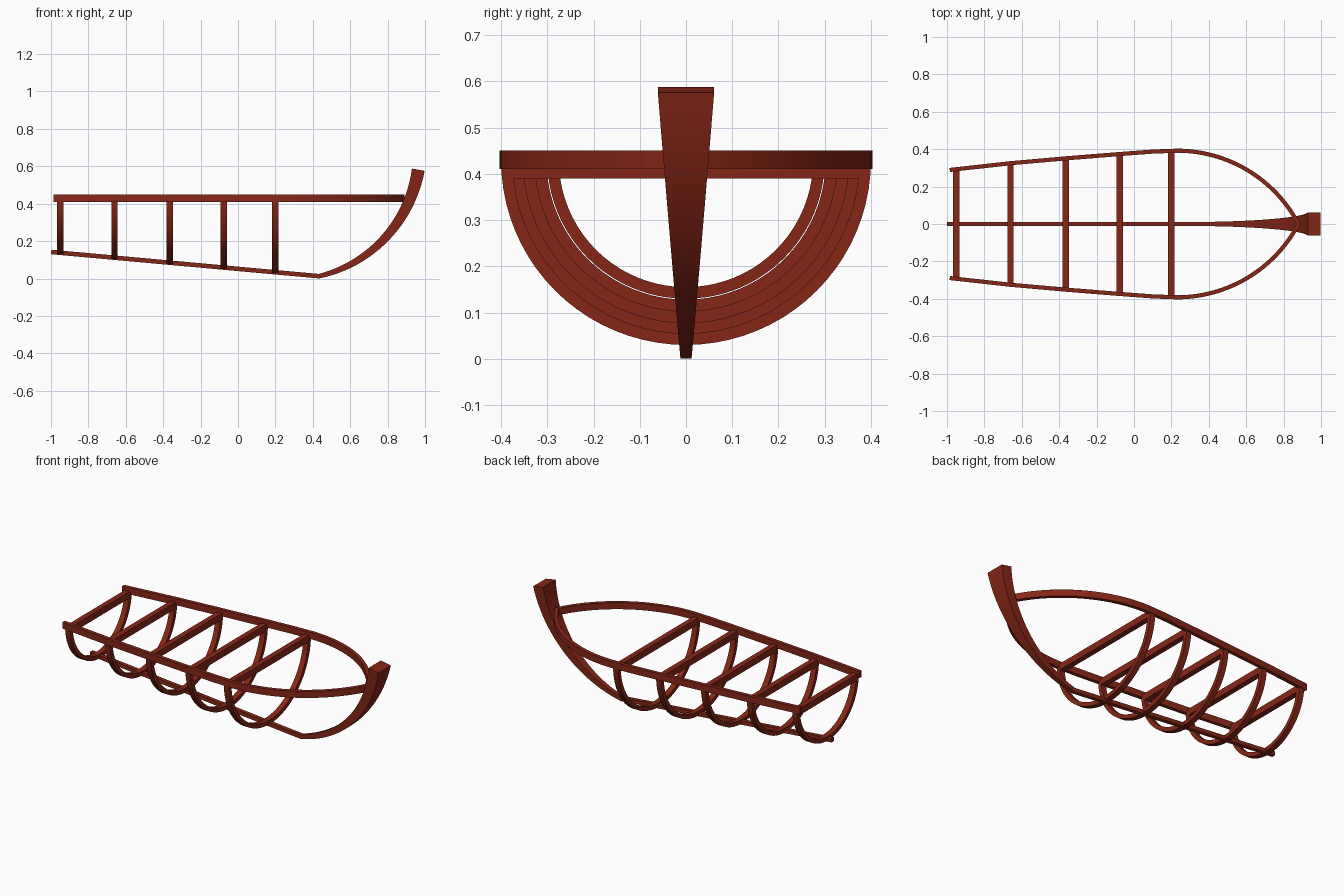
import bpy, bmesh, math
from mathutils import Vector

if "Cube" in bpy.data.objects:
    bpy.data.objects.remove(bpy.data.objects["Cube"])

wood = bpy.data.materials.new("red_wood")
wood.diffuse_color = (0.24, 0.02, 0.008, 1)
wood.use_nodes = True
wood.node_tree.nodes["Principled BSDF"].inputs["Base Color"].default_value = wood.diffuse_color


def sweep(name, path, thick, depth, place):
    """Rectangular bar along a planar path, with mitred corners.
    thick: size in the plane, depth: size across it, place: maps (u, v, d) to xyz."""
    bm = bmesh.new()
    pts = [Vector(p) for p in path]
    rings = []
    for i, p in enumerate(pts):
        a = (p - pts[i - 1]).normalized() if i else (pts[1] - p).normalized()
        b = (pts[i + 1] - p).normalized() if i < len(pts) - 1 else a
        t = (a + b).normalized()
        n = Vector((-t.y, t.x)) * (thick[i] / 2 / max(t.dot(a), 0.4))
        h = depth[i] / 2
        rings.append([bm.verts.new(place(*(p + n * s), h * d))
                      for s, d in ((1, 1), (1, -1), (-1, -1), (-1, 1))])
    for r, q in zip(rings, rings[1:]):
        for k in range(4):
            m = (k + 1) % 4
            bm.faces.new((r[k], r[m], q[m], q[k]))
    bm.faces.new(rings[0])
    bm.faces.new(rings[-1])
    bmesh.ops.recalc_face_normals(bm, faces=bm.faces)
    me = bpy.data.meshes.new(name)
    bm.to_mesh(me)
    bm.free()
    ob = bpy.data.objects.new(name, me)
    bpy.context.collection.objects.link(ob)
    me.materials.append(wood)
    bpy.ops.object.select_all(action='DESELECT')
    ob.select_set(True)
    bpy.context.view_layer.objects.active = ob
    bpy.ops.object.shade_smooth_by_angle(angle=math.radians(14))
    return ob


# keel running into the curved, flaring bow stem
N = 24
R, a0, a1 = 0.696, math.radians(13), math.radians(81)
cx, cz = 0.433 - R * math.sin(a0), 0.0125 + R * math.cos(a0)
path, thick, depth = [(-0.999, 0.142)], [0.024], [0.024]
for i in range(N + 1):
    f = i / N
    a = a0 + (a1 - a0) * f
    z = cz - R * math.cos(a)
    path.append((cx + R * math.sin(a), z))
    thick.append(0.024 + 0.045 * f)
    depth.append(0.024 + 0.098 * (z - 0.0125) / 0.57)
sweep("keel_and_stem", path, thick, depth, lambda u, v, d: (u, d, v))

# gunwale rail: gently flaring sides, round shoulders, pointed bow
side = [(-0.985, 0.289), (-0.66, 0.325), (-0.365, 0.351), (-0.077, 0.374), (0.1, 0.387)]
RB = 0.734
end = math.asin(0.65 / RB)
for i in range(N + 1):
    a = end * i / N
    side.append((0.23 + RB * math.sin(a), 0.392 - RB * (1 - math.cos(a))))
side[-1] = (0.878, 0)
rail = side + [(x, -y) for x, y in side[-2::-1]]
sweep("gunwale_rail", rail, [0.022] * len(rail), [0.04] * len(rail),
      lambda u, v, d: (u, v, 0.43 + d))

# half-round ribs, each with a straight cross beam
ribs = [(-0.95, 0.30), (-0.66, 0.327), (-0.365, 0.352), (-0.077, 0.377), (0.2, 0.40)]
for k, (x, r) in enumerate(ribs, 1):
    rc = r - 0.0125
    arc = [(rc * math.cos(math.pi * i / 40), 0.43 - rc * math.sin(math.pi * i / 40))
           for i in range(41)]
    sweep(f"rib_{k}", arc, [0.025] * 41, [0.034] * 41, lambda u, v, d: (x + d, u, v))
    sweep(f"cross_beam_{k}", [(-r + 0.006, 0.41), (r - 0.006, 0.41)], [0.04] * 2, [0.034] * 2,
          lambda u, v, d: (x + d, u, v))
